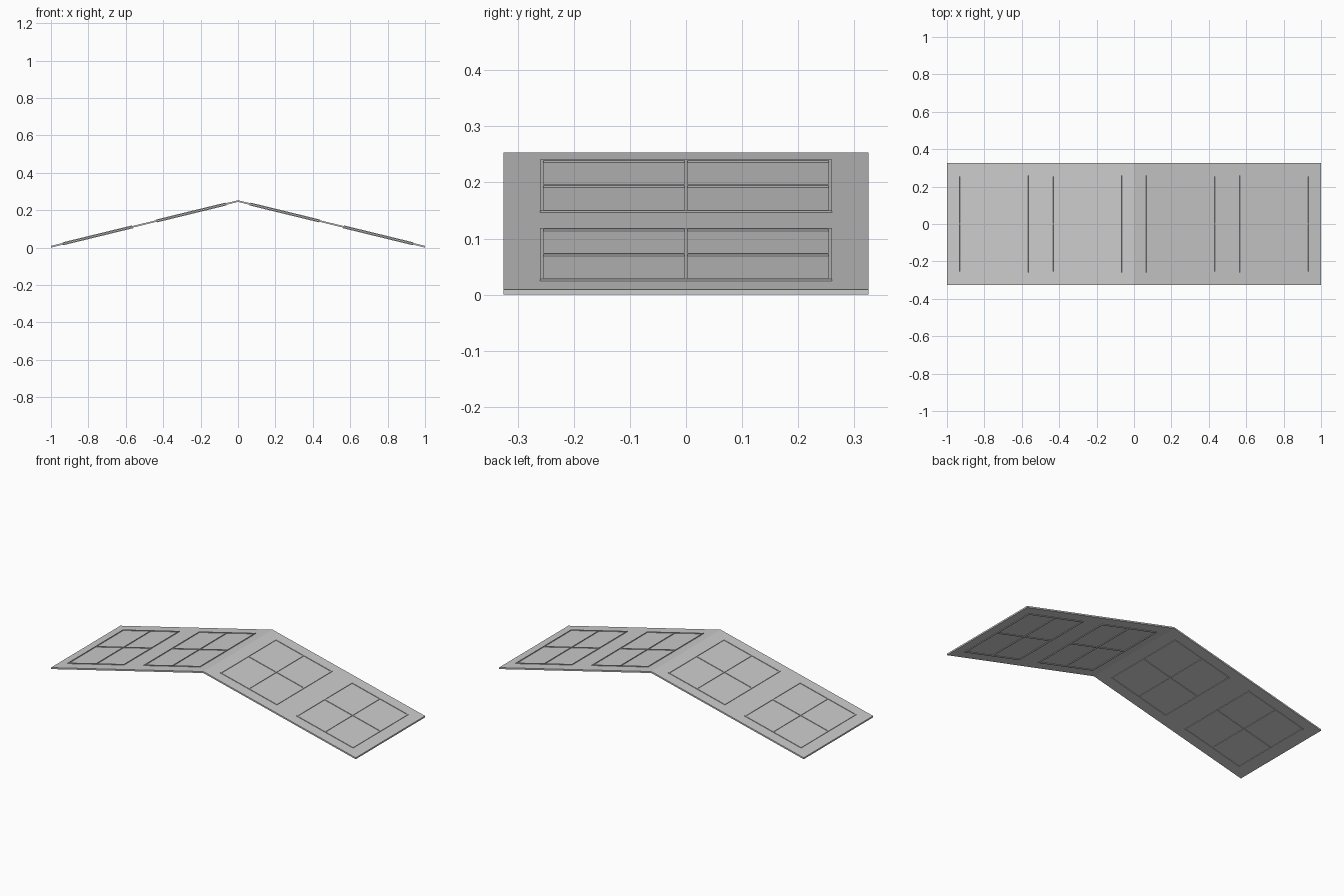
import bpy, bmesh, math
from mathutils import Matrix, Vector

if "Cube" in bpy.data.objects:
    bpy.data.objects.remove(bpy.data.objects["Cube"])

HALF_Y = 0.325
TOP_EAVE, TOP_RIDGE, THICK = 0.009, 0.253, 0.009
SLOPE = math.atan(TOP_RIDGE - TOP_EAVE)


def make_object(name, bm):
    bmesh.ops.recalc_face_normals(bm, faces=bm.faces)
    mesh = bpy.data.meshes.new(name)
    bm.to_mesh(mesh)
    bm.free()
    obj = bpy.data.objects.new(name, mesh)
    bpy.context.collection.objects.link(obj)
    return obj


# Folded roof slab: chevron profile extruded along y
def roof_slab():
    bm = bmesh.new()
    profile = [(-1, 0), (-1, TOP_EAVE), (0, TOP_RIDGE), (1, TOP_EAVE),
               (1, 0), (0, TOP_RIDGE - THICK)]
    front = [bm.verts.new((x, -HALF_Y, z)) for x, z in profile]
    back = [bm.verts.new((x, HALF_Y, z)) for x, z in profile]
    for i in range(6):
        j = (i + 1) % 6
        bm.faces.new((front[i], front[j], back[j], back[i]))
    for ring in (front, back):
        a, b, c, d, e, f = ring
        bm.faces.new((a, b, c, f))
        bm.faces.new((c, d, e, f))
    make_object("roof_slab", bm)


# Window frame: border and cross bars standing proud of both slab faces
def window_frame(name, cx, side):
    half_u, half_v, bar, depth = 0.186 / math.cos(SLOPE), 0.26, 0.006, 0.016
    z = TOP_RIDGE - abs(cx) * (TOP_RIDGE - TOP_EAVE) - THICK / 2
    place = (Matrix.Translation((cx * side, 0, z))
             @ Matrix.Rotation(SLOPE * side, 4, 'Y'))
    bm = bmesh.new()
    for k in (-1, 0, 1):
        across = ((k * (half_u - bar / 2), 0, 0), (bar, 2 * half_v, depth))
        along = ((0, k * (half_v - bar / 2), 0), (2 * half_u, bar, depth))
        for loc, size in (across, along):
            m = place @ Matrix.Translation(loc) @ Matrix.Diagonal(Vector((*size, 1)))
            bmesh.ops.create_cube(bm, size=1, matrix=m)
    make_object(name, bm)


roof_slab()
for side, label in ((-1, "left"), (1, "right")):
    window_frame(f"{label}_upper_window_frame", 0.25, side)
    window_frame(f"{label}_lower_window_frame", 0.75, side)
